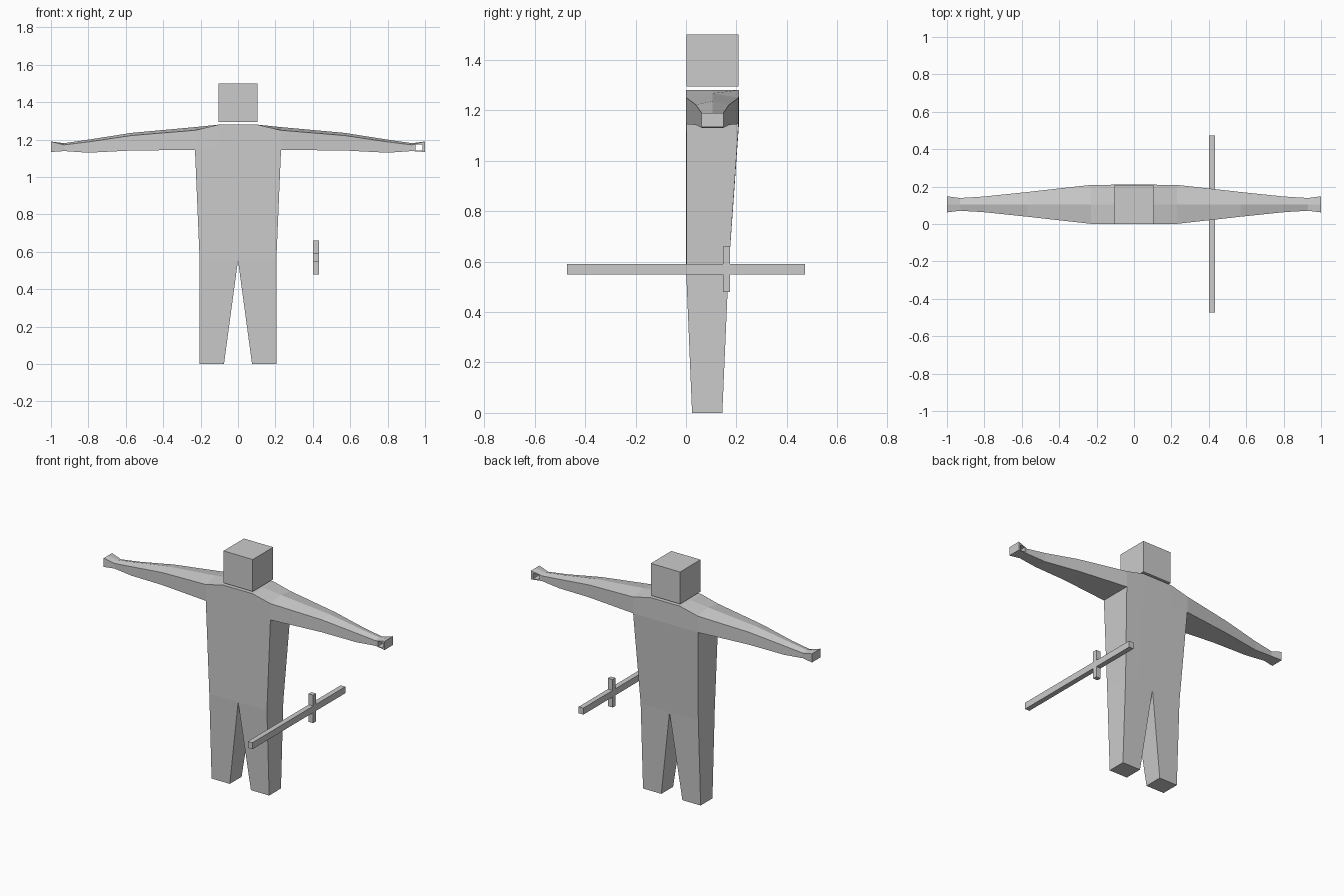
import bpy, bmesh

if "Cube" in bpy.data.objects:
    bpy.data.objects.remove(bpy.data.objects["Cube"])

grey = bpy.data.materials.new("plain grey")
grey.diffuse_color = (0.6, 0.6, 0.6, 1)
grey.use_nodes = True
grey.node_tree.nodes["Principled BSDF"].inputs["Base Color"].default_value = grey.diffuse_color


def finish(bm, name):
    bmesh.ops.remove_doubles(bm, verts=bm.verts, dist=0.0005)
    bmesh.ops.recalc_face_normals(bm, faces=bm.faces)
    mesh = bpy.data.meshes.new(name)
    bm.to_mesh(mesh)
    bm.free()
    mesh.materials.append(grey)
    obj = bpy.data.objects.new(name, mesh)
    bpy.context.collection.objects.link(obj)
    return obj


def box(name, lo, hi):
    bm = bmesh.new()
    bmesh.ops.create_cube(bm, size=1)
    for v in bm.verts:
        for i in range(3):
            v.co[i] = (lo[i] + hi[i]) / 2 + v.co[i] * (hi[i] - lo[i])
    return finish(bm, name)


# Arm sections from neck to hand: x, half depth, bottom z, side top z, ridge z
MID = 0.105
SECTIONS = [
    (0.0, 0.105, 1.145, 1.28, 1.28),
    (0.105, 0.105, 1.145, 1.28, 1.28),
    (0.23, 0.104, 1.145, 1.25, 1.267),
    (0.57, 0.066, 1.142, 1.222, 1.236),
    (0.80, 0.042, 1.13, 1.188, 1.2),
    (0.93, 0.034, 1.139, 1.172, 1.181),
    (1.0, 0.043, 1.134, 1.19, 1.19),
]


def ring(x, d, zb, zs, zr):
    return [(x, MID - d, zb), (x, MID + d, zb), (x, MID + d, zs),
            (x, MID, zr), (x, MID - d, zs)]


# Body: shoulders, arms, torso and legs as one closed skin
bm = bmesh.new()
for s in (1, -1):
    def face(*pts):
        bm.faces.new([bm.verts.new((s * x, y, z)) for x, y, z in pts])

    # shoulders and arm
    rings = [ring(*sec) for sec in SECTIONS]
    for k, (a, b) in enumerate(zip(rings, rings[1:])):
        for i in range(5):
            if i == 0 and k < 2:
                continue  # the torso joins here
            j = (i + 1) % 5
            face(a[i], a[j], b[j], b[i])
    face(*rings[-1])

    # torso front, back and side
    hip, top = (0.0, 0.105, 0.205), (0.0, 0.105, 0.23)
    zh, zt = 0.555, 1.145
    hip_y, top_y = (0.001, 0.168), [(MID - d, MID + d) for d in (0.105, 0.105, 0.104)]
    for i in (0, 1):
        for k in (0, 1):
            face((hip[i], hip_y[k], zh), (hip[i + 1], hip_y[k], zh),
                 (top[i + 1], top_y[i + 1][k], zt), (top[i], top_y[i][k], zt))
    face((hip[2], hip_y[0], zh), (hip[2], hip_y[1], zh),
         (top[2], top_y[2][1], zt), (top[2], top_y[2][0], zt))

    # leg
    foot_x, foot_y = (0.075, 0.205), (0.024, 0.144)
    for k in (0, 1):
        face(*[(x, hip_y[k], zh) for x in hip],
             (foot_x[1], foot_y[k], 0), (foot_x[0], foot_y[k], 0))
    for hx, fx in ((0.0, foot_x[0]), (0.205, foot_x[1])):
        face((hx, hip_y[0], zh), (hx, hip_y[1], zh), (fx, foot_y[1], 0), (fx, foot_y[0], 0))
    face((foot_x[0], foot_y[0], 0), (foot_x[1], foot_y[0], 0),
         (foot_x[1], foot_y[1], 0), (foot_x[0], foot_y[1], 0))
body = finish(bm, "body")

# Grip hole through one hand
cutter = box("grip_cutter", (0.948, 0.0, 1.142), (0.986, 0.25, 1.175))
cutter.hide_render = True
cutter.hide_viewport = True
cut = body.modifiers.new("grip hole", "BOOLEAN")
cut.operation = "DIFFERENCE"
cut.solver = "EXACT"
cut.object = cutter

# Head floating just above the neck
box("head", (-0.104, 0.001, 1.294), (0.104, 0.209, 1.5))

# Sword lying level beside the body
box("sword_blade", (0.40, -0.472, 0.548), (0.433, 0.472, 0.59))
box("sword_guard", (0.40, 0.146, 0.48), (0.433, 0.174, 0.66))
